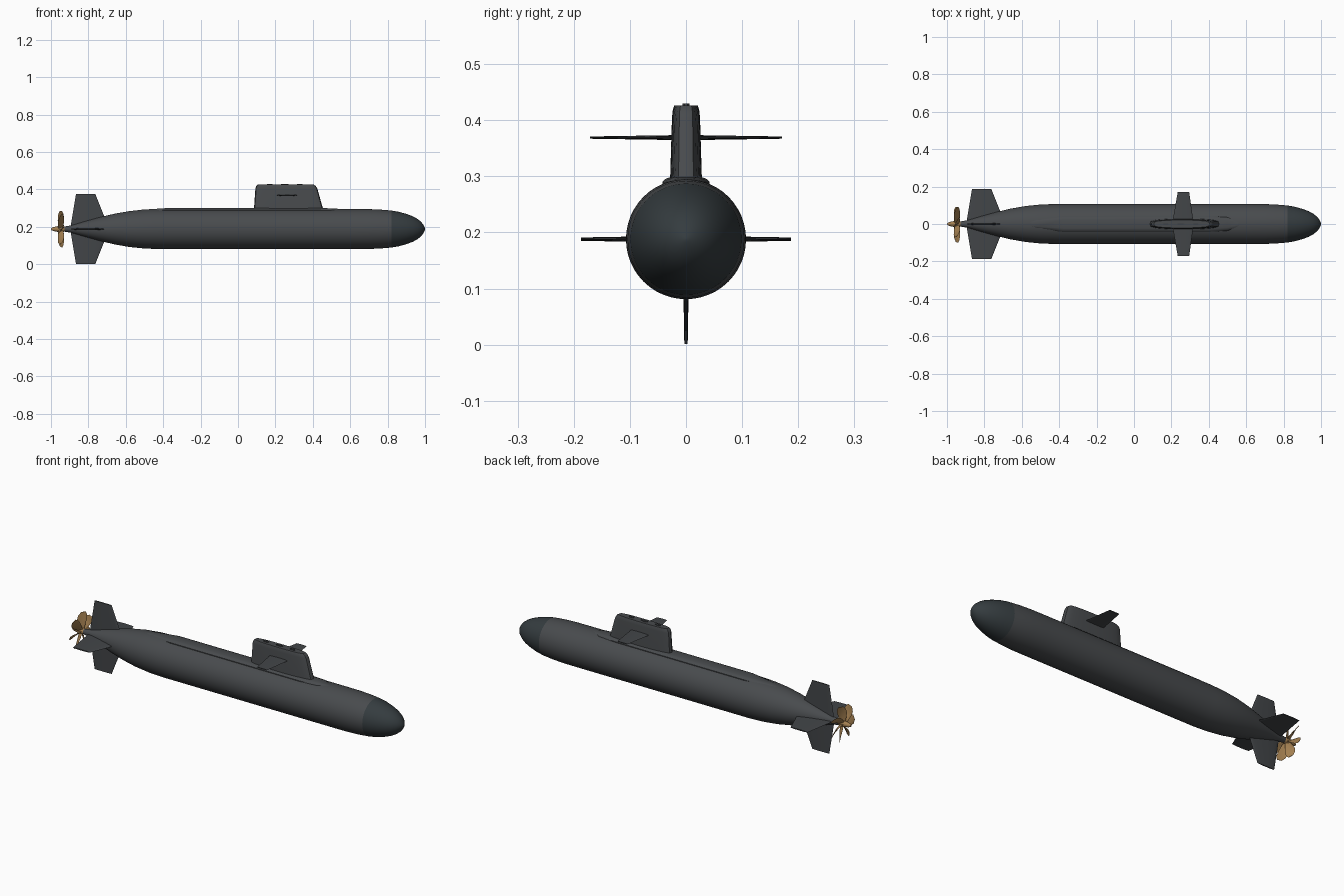
import bpy, bmesh
from math import sin, cos, pi, radians
from mathutils import Vector, Matrix

if "Cube" in bpy.data.objects:
    bpy.data.objects.remove(bpy.data.objects["Cube"])

AXIS_Z = 0.188


def material(name, rgb):
    m = bpy.data.materials.new(name)
    m.diffuse_color = (*rgb, 1)
    m.use_nodes = True
    m.node_tree.nodes["Principled BSDF"].inputs["Base Color"].default_value = m.diffuse_color
    return m


HULL = material("hull_grey", (0.065, 0.07, 0.075))
BOW = material("bow_dark", (0.035, 0.045, 0.05))
FIN = material("fin_grey", (0.055, 0.06, 0.065))
BRONZE = material("bronze", (0.36, 0.21, 0.08))


def loft(name, rings, mat, angle=35):
    """Skin a list of equal-length closed rings and cap both ends."""
    bm = bmesh.new()
    vs = [[bm.verts.new(p) for p in r] for r in rings]
    n = len(rings[0])
    for a, b in zip(vs, vs[1:]):
        for i in range(n):
            j = (i + 1) % n
            bm.faces.new((a[i], a[j], b[j], b[i]))
    bm.faces.new(vs[0][::-1])
    bm.faces.new(vs[-1])
    bmesh.ops.recalc_face_normals(bm, faces=bm.faces)
    me = bpy.data.meshes.new(name)
    bm.to_mesh(me)
    bm.free()
    me.materials.append(mat)
    ob = bpy.data.objects.new(name, me)
    bpy.context.collection.objects.link(ob)
    bpy.ops.object.select_all(action='DESELECT')
    ob.select_set(True)
    bpy.context.view_layer.objects.active = ob
    bpy.ops.object.shade_smooth_by_angle(angle=radians(angle))
    return ob


def turned(name, profile, mat, n=48):
    """Body of revolution about the x axis from (x, radius) pairs."""
    return loft(name, [[(x, r * cos(2 * pi * i / n), AXIS_Z + r * sin(2 * pi * i / n))
                        for i in range(n)] for x, r in profile], mat)


def foil(x0, x1, half, n=10, power=0.8):
    """Rounded streamlined section from x0 (tail) to x1 (nose), as (x, y) points."""
    out = []
    for i in range(2 * n):
        a = pi * i / n
        s = sin(a)
        y = half * (abs(s) ** power) * (1 if s >= 0 else -1)
        out.append(((x0 + x1) / 2 + (x1 - x0) / 2 * cos(a), y))
    return out


# Pressure hull and dark bow dome
turned("hull", [(-0.945, 0.011), (-0.89, 0.020), (-0.82, 0.041), (-0.74, 0.063), (-0.66, 0.082),
                (-0.58, 0.096), (-0.5, 0.104), (-0.42, 0.107), (0.62, 0.107), (0.7, 0.1065),
                (0.76, 0.104), (0.82, 0.099)], HULL)
turned("bow_dome", [(0.82, 0.099), (0.86, 0.092), (0.9, 0.081), (0.935, 0.068), (0.96, 0.054),
                    (0.98, 0.038), (0.993, 0.020), (0.999, 0.006), (1.0, 0.001)], BOW)

# Low deck casing running aft from the sail
casing = []
for x, w, top in [(-0.61, 0.008, 0.278), (-0.52, 0.026, 0.291), (-0.38, 0.042, 0.300),
                  (0.4, 0.042, 0.300), (0.5, 0.036, 0.299), (0.58, 0.012, 0.293)]:
    casing.append([(x, y * w, z) for y, z in
                   [(-1, 0.25), (-1, top - 0.010), (-0.85, top - 0.004), (-0.55, top),
                    (0.55, top), (0.85, top - 0.004), (1, top - 0.010), (1, 0.25)]])
loft("deck_casing", casing, HULL)

# Sail with rounded shoulder
loft("sail", [[(x, y, z) for x, y in foil(a, b, h, 14, 0.5)] for a, b, h, z in
              [(0.083, 0.462, 0.029, 0.285), (0.086, 0.452, 0.028, 0.305),
               (0.093, 0.424, 0.025, 0.405), (0.097, 0.416, 0.0235, 0.418),
               (0.106, 0.404, 0.021, 0.426)]], HULL)

# Mast hatches flush on the sail top
for k, (x, length) in enumerate([(0.17, 0.03), (0.25, 0.04), (0.33, 0.03)]):
    loft(f"mast_hatch_{k + 1}", [[(px, py, z) for px, py in foil(x - length / 2, x + length / 2, 0.006)]
                                 for z in (0.42, 0.43)], FIN)


def fin(name, stations, place):
    """Tapered control surface; stations are (tail x, nose x, half thickness, span)."""
    rings = [[place @ Vector((x, t, s)) for x, t in foil(a, b, h)] for a, b, h, s in stations]
    loft(name, rings, FIN, 50)


# Four stern planes in a cross
for k, name in enumerate(["upper_rudder", "port_stern_plane", "lower_rudder", "starboard_stern_plane"]):
    place = Matrix.Translation((0, 0, AXIS_Z)) @ Matrix.Rotation(k * pi / 2, 4, 'X')
    fin(name, [(-0.895, -0.685, 0.006, 0.012), (-0.885, -0.718, 0.005, 0.075),
               (-0.866, -0.763, 0.003, 0.187)], place)

# Sail planes
for side, name in ((-1, "port_sail_plane"), (1, "starboard_sail_plane")):
    place = Matrix.Translation((0, 0, 0.369)) @ Matrix.Rotation(side * pi / 2, 4, 'X')
    fin(name, [(0.205, 0.318, 0.0045, 0.01), (0.234, 0.295, 0.002, 0.171)], place)

# Propeller hub and seven skewed blades
turned("propeller_hub", [(-1.0, 0.001), (-0.997, 0.006), (-0.985, 0.011), (-0.965, 0.015),
                         (-0.935, 0.016), (-0.925, 0.013)], BRONZE, 24)
for k in range(7):
    spin = Matrix.Translation((-0.947, 0, AXIS_Z)) @ Matrix.Rotation(2 * pi * k / 7, 4, 'X')
    rings = []
    for r, chord, pitch, skew, thick in [(0.010, 0.026, 25, 0, 0.003), (0.035, 0.040, 38, 0.002, 0.0025),
                                         (0.060, 0.050, 48, 0.006, 0.002), (0.080, 0.048, 55, 0.012, 0.0015),
                                         (0.096, 0.026, 60, 0.018, 0.001)]:
        turn = Matrix.Rotation(radians(pitch), 4, 'Z')
        rings.append([spin @ (turn @ Vector((x, t, r)) + Vector((0, skew, 0)))
                      for x, t in foil(-chord / 2, chord / 2, thick, 6)])
    loft(f"propeller_blade_{k + 1}", rings, BRONZE, 50)
